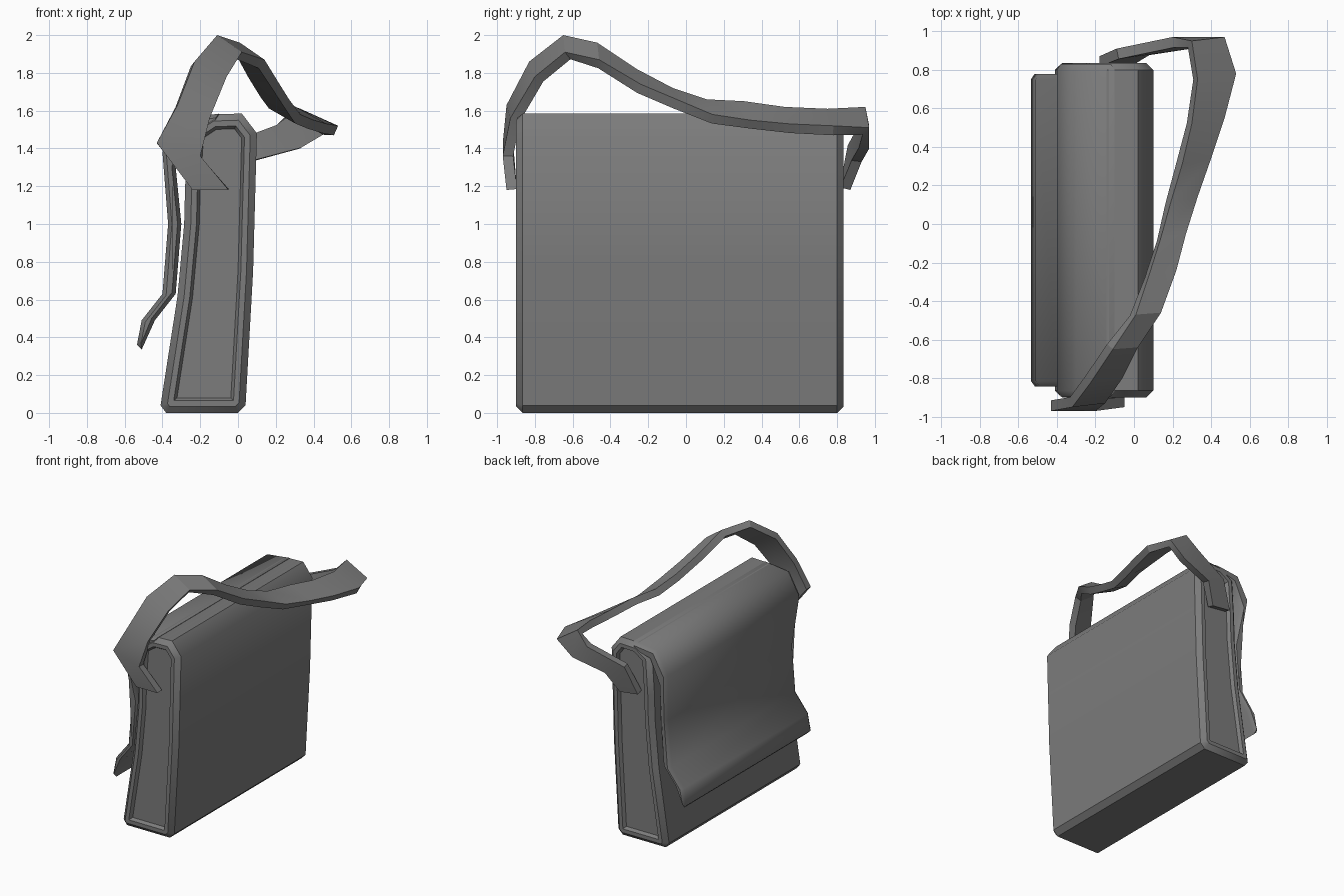
import bpy, bmesh, math
from mathutils import Vector

cube = bpy.data.objects.get("Cube")
if cube:
    bpy.data.objects.remove(cube, do_unlink=True)

grey = bpy.data.materials.new("charcoal canvas")
grey.use_nodes = True
COLOUR = (0.2, 0.2, 0.2, 1)
grey.diffuse_color = COLOUR
grey.node_tree.nodes["Principled BSDF"].inputs["Base Color"].default_value = COLOUR


def finish(bm, name, angle):
    """Turn a bmesh into a shaded, coloured object."""
    bmesh.ops.recalc_face_normals(bm, faces=bm.faces)
    mesh = bpy.data.meshes.new(name)
    bm.to_mesh(mesh)
    bm.free()
    mesh.materials.append(grey)
    obj = bpy.data.objects.new(name, mesh)
    bpy.context.collection.objects.link(obj)
    bpy.ops.object.select_all(action='DESELECT')
    obj.select_set(True)
    bpy.context.view_layer.objects.active = obj
    bpy.ops.object.shade_smooth_by_angle(angle=math.radians(angle))
    return obj


def prism(profile, y0, y1, insets):
    """Extrude an x-z profile along y, then inset both end faces in steps."""
    bm = bmesh.new()
    rings = [[bm.verts.new((x, y, z)) for x, z in profile] for y in (y0, y1)]
    n = len(profile)
    for i in range(n):
        j = (i + 1) % n
        bm.faces.new((rings[0][i], rings[0][j], rings[1][j], rings[1][i]))
    ends = [bm.faces.new(ring) for ring in rings]
    bmesh.ops.recalc_face_normals(bm, faces=bm.faces)
    for thickness, depth in insets:
        for end in ends:
            bmesh.ops.inset_region(bm, faces=[end], thickness=thickness,
                                   depth=depth, use_even_offset=True)
    return bm


# Bag body: chamfered ends with a rim around a recessed gusset
body_profile = [(0, 0), (0.04, 0.04), (0.08, 0.75), (0.1, 1.48), (0.02, 1.585),
                (-0.14, 1.58), (-0.26, 1.5), (-0.28, 1.2), (-0.285, 1),
                (-0.32, 0.62), (-0.41, 0.04), (-0.38, 0)]
body = prism(body_profile, -0.865, 0.8, [(0.035, 0.035), (0.03, 0), (0.015, -0.025)])
finish(body, "bag_body", 40)

# Flap: folds over the top and hangs down, flaring at its lower edge
flap_profile = [(-0.1, 1.584), (-0.3, 1.56), (-0.4, 1.38), (-0.37, 1),
                (-0.4, 0.63), (-0.51, 0.49), (-0.535, 0.36), (-0.51, 0.335),
                (-0.44, 0.49), (-0.33, 0.63), (-0.3, 1), (-0.33, 1.3),
                (-0.25, 1.48), (-0.1, 1.52)]
flap = prism(flap_profile, -0.865, 0.8, [(0.02, 0.03)])
for v in flap.verts:
    if v.co.z < 1.2:  # the hanging part is a little narrower
        v.co.y = -0.03 + (v.co.y + 0.03) * 0.94
finish(flap, "flap", 50)

# Strap: pairs of outer edge points, thickened toward the inside
strap_edges = [
    ((-0.24, -0.95, 1.18), (-0.05, -0.95, 1.18)),
    ((-0.43, -0.97, 1.43), (-0.2, -0.97, 1.36)),
    ((-0.32, -0.95, 1.63), (-0.15, -0.93, 1.56)),
    ((-0.23, -0.83, 1.86), (-0.06, -0.8, 1.78)),
    ((-0.11, -0.65, 2), (0.02, -0.64, 1.91)),
    ((0.01, -0.47, 1.96), (0.14, -0.46, 1.87)),
    ((0.08, -0.26, 1.82), (0.22, -0.24, 1.74)),
    ((0.14, -0.07, 1.72), (0.27, -0.05, 1.66)),
    ((0.19, 0.11, 1.66), (0.33, 0.14, 1.58)),
    ((0.25, 0.31, 1.65), (0.4, 0.34, 1.55)),
    ((0.3, 0.52, 1.62), (0.47, 0.55, 1.53)),
    ((0.33, 0.75, 1.61), (0.53, 0.78, 1.52)),
    ((0.3, 0.95, 1.62), (0.47, 0.97, 1.51)),
    ((0.2, 0.97, 1.52), (0.33, 0.97, 1.4)),
    ((-0.09, 0.91, 1.41), (0.07, 0.93, 1.33)),
    ((-0.18, 0.87, 1.2), (-0.02, 0.87, 1.18)),
]
edges = [(Vector(a), Vector(b)) for a, b in strap_edges]
mids = [(a + b) / 2 for a, b in edges]
strap = bmesh.new()
sections = []
for i, (a, b) in enumerate(edges):
    tangent = mids[min(i + 1, len(mids) - 1)] - mids[max(i - 1, 0)]
    inward = tangent.cross(b - a).normalized() * 0.055
    sections.append([strap.verts.new(p) for p in (a, b, b + inward, a + inward)])
for s, t in zip(sections, sections[1:]):
    for k in range(4):
        m = (k + 1) % 4
        strap.faces.new((s[k], s[m], t[m], t[k]))
strap.faces.new(sections[0])
strap.faces.new(sections[-1])
finish(strap, "shoulder_strap", 25)
